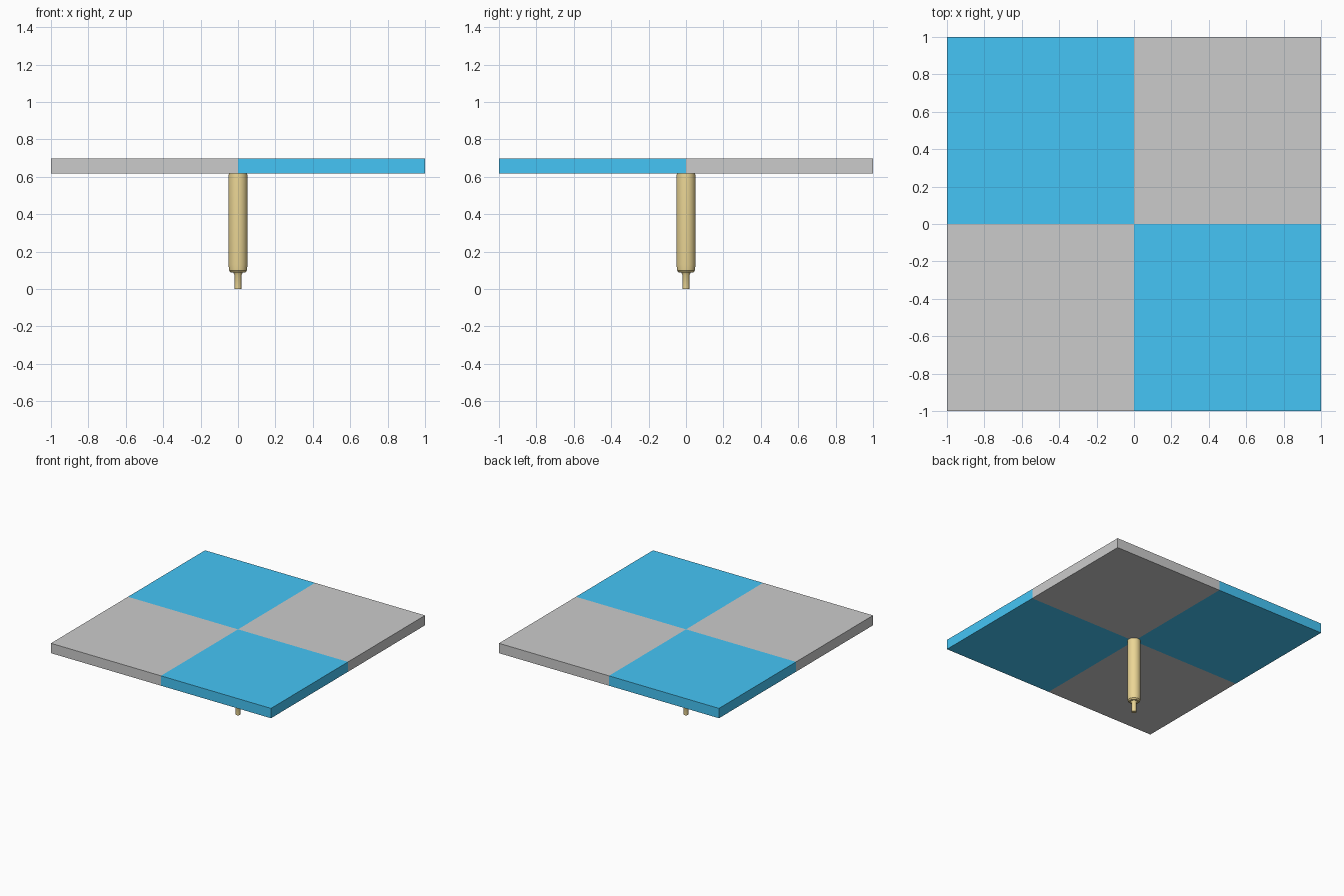
import bpy, bmesh, math

if "Cube" in bpy.data.objects:
    bpy.data.objects.remove(bpy.data.objects["Cube"])


def material(name, rgb):
    m = bpy.data.materials.new(name)
    m.diffuse_color = (*rgb, 1)
    m.use_nodes = True
    m.node_tree.nodes["Principled BSDF"].inputs["Base Color"].default_value = m.diffuse_color
    return m


def add_object(name, bm, mats):
    me = bpy.data.meshes.new(name)
    bm.normal_update()
    bm.to_mesh(me)
    bm.free()
    for m in mats:
        me.materials.append(m)
    ob = bpy.data.objects.new(name, me)
    bpy.context.collection.objects.link(ob)
    return ob


blue = material("blue", (0.06, 0.56, 0.92))
grey = material("grey", (0.8, 0.8, 0.8))
brass = material("brass", (0.83, 0.67, 0.30))

# Chequered plate: a 2 x 2 grid extruded to a slab, quarters alternately coloured
Z0, Z1 = 0.617, 0.698
bm = bmesh.new()
bmesh.ops.create_grid(bm, x_segments=2, y_segments=2, size=1)
bottom = bm.faces[:]
top = bmesh.ops.extrude_face_region(bm, geom=bottom, use_keep_orig=True)["geom"]
for v in bm.verts:
    v.co.z = Z0
for v in (g for g in top if isinstance(g, bmesh.types.BMVert)):
    v.co.z = Z1
bmesh.ops.recalc_face_normals(bm, faces=bm.faces[:])
for f in bm.faces:
    c = f.calc_center_median()
    f.material_index = 1 if c.x * c.y < 0 else 0
add_object("chequered_plate", bm, [grey, blue])

# Turned pin: (radius, height) profile spun about z
profile = [(0, 0), (0.018, 0), (0.018, 0.075), (0.025, 0.088), (0.038, 0.088),
           (0.047, 0.098), (0.051, 0.13), (0.051, 0.59), (0.049, Z0), (0, Z0)]
bm = bmesh.new()
verts = [bm.verts.new((r, 0, z)) for r, z in profile]
edges = [bm.edges.new(p) for p in zip(verts, verts[1:])]
bmesh.ops.spin(bm, geom=verts + edges, cent=(0, 0, 0), axis=(0, 0, 1),
               angle=math.tau, steps=32, use_merge=True)
bmesh.ops.remove_doubles(bm, verts=bm.verts[:], dist=1e-5)
bmesh.ops.recalc_face_normals(bm, faces=bm.faces[:])
pin = add_object("pin", bm, [brass])
bpy.context.view_layer.objects.active = pin
pin.select_set(True)
bpy.ops.object.shade_smooth_by_angle(angle=math.radians(30))
